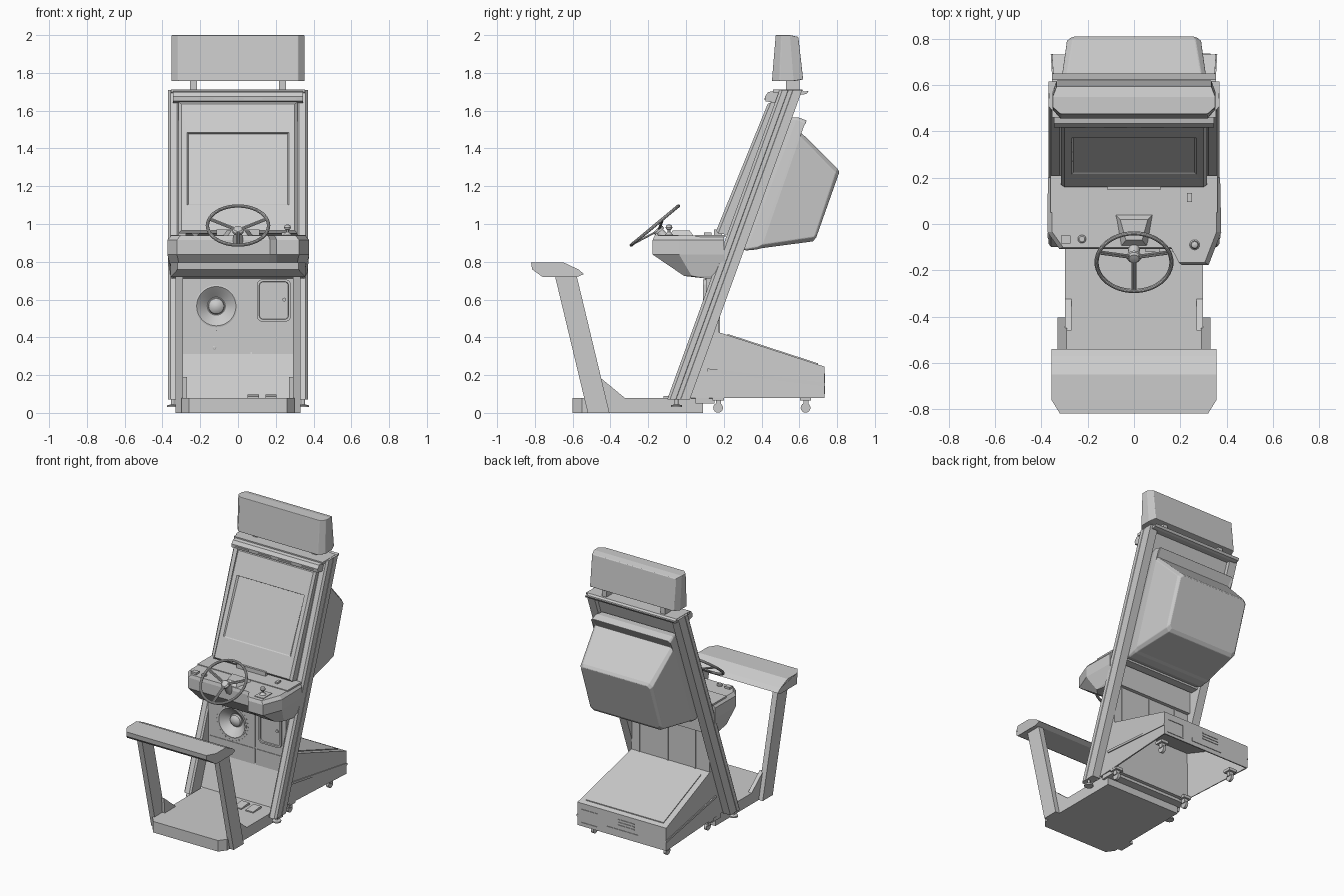
import bpy, bmesh
from math import sin, cos, pi, radians
from mathutils import Matrix, Vector

if "Cube" in bpy.data.objects:
    bpy.data.objects.remove(bpy.data.objects["Cube"])

T = Matrix.Translation
I = Matrix.Identity(4)
TILT = 0.363                                     # y shift per unit of z along the cabinet


def loft(bm, rings, M=I, caps=True, closed=False):
    """Skin rings of equal length into a solid."""
    vs = [[bm.verts.new(M @ Vector(p)) for p in r] for r in rings]
    n = len(vs[0])
    pairs = list(zip(vs, vs[1:])) + ([(vs[-1], vs[0])] if closed else [])
    fs = [bm.faces.new((a[i], a[(i + 1) % n], b[(i + 1) % n], b[i])) for a, b in pairs for i in range(n)]
    if caps and not closed:
        fs += [bm.faces.new(vs[0]), bm.faces.new(vs[-1])]
    bmesh.ops.recalc_face_normals(bm, faces=fs)


def box(bm, x0, x1, y0, y1, z0, z1, M=I):
    loft(bm, [[(x0, y0, z), (x1, y0, z), (x1, y1, z), (x0, y1, z)] for z in (z0, z1)], M)


def circle(r, h, n):
    return [(r * cos(2 * pi * i / n), r * sin(2 * pi * i / n), h) for i in range(n)]


def lathe(bm, prof, M=I, n=24):
    loft(bm, [circle(r, h, n) for r, h in prof], M)


def rod(bm, a, b, r, n=10):
    a, b = Vector(a), Vector(b)
    lathe(bm, [(r, 0), (r, (b - a).length)], T(a) @ (b - a).to_track_quat('Z', 'Y').to_matrix().to_4x4(), n)


def quad(x, top, bot, c=0.0):
    """Rectangle spanning -x..x between two (y, z) points, corners cut by c."""
    top, bot = Vector((0, *top)), Vector((0, *bot))
    d = (top - bot).normalized() * c
    X = Vector((1, 0, 0))
    if not c:
        return [bot - X * x, bot + X * x, top + X * x, top - X * x]
    k = x - c
    return [bot - X * k, bot + X * k, bot + d + X * x, top - d + X * x,
            top + X * k, top - X * k, top - d - X * x, bot + d - X * x]


def rrect(w, h, r, z):
    return [(sx * (w - r) + r * cos(a), sy * (h - r) + r * sin(a), z)
            for q, (sx, sy) in enumerate([(1, 1), (-1, 1), (-1, -1), (1, -1)])
            for a in [(q + k / 5) * pi / 2 for k in range(6)]]


def profile(bm, pts, x0, x1):
    """Extrude a (y, z) profile along x."""
    loft(bm, [[(x, y, z) for y, z in pts] for x in (x0, x1)])


def face(x, z):
    """Frame on the upright front panel: local z points forward."""
    return T((x, .105, z)) @ Matrix.Rotation(pi / 2, 4, 'X')


def done(bm, name, bevel=0.0, smooth=False):
    me = bpy.data.meshes.new(name)
    bm.to_mesh(me)
    bm.free()
    ob = bpy.data.objects.new(name, me)
    bpy.context.collection.objects.link(ob)
    if smooth:
        me.shade_smooth()
        me.set_sharp_from_angle(angle=radians(35))
    if bevel:
        m = ob.modifiers.new('bevel', 'BEVEL')
        m.width, m.segments, m.limit_method = bevel, 2, 'ANGLE'
    return ob


new = bmesh.new

# Leaning side columns with shallow grooves on the outer faces
for s, side in ((1, 'right'), (-1, 'left')):
    bm = new()
    sec = [(.31, .01), (.322, 0), (.358, 0), (.37, .015), (.37, .045), (.368, .047), (.368, .070),
           (.37, .072), (.37, .12), (.31, .12)]
    loft(bm, [[(s * x, y - .10 + TILT * (z - .07), z) for x, y in sec] for z in (.07, 1.71)])
    done(bm, side + '_column')

# Leaning board behind the screen
bm = new()
profile(bm, [(y - .10 + TILT * (z - .07), z) for y, z in ((.03, .86), (.03, 1.70), (.09, 1.70), (.09, .86))], -.312, .312)
done(bm, 'screen_board')

# Upright lower cabinet with a round opening for the speaker
bm = new()
box(bm, -.312, .312, .105, .175, .07, .87)
cabinet = done(bm, 'lower_cabinet')
bm = new()
box(bm, -.29, .065, -.14, .155, -.002, .005, face(0, .575))
speaker_plate = done(bm, 'speaker_plate')
bm = new()
lathe(bm, [(.105, -.055), (.105, .05)], face(-.115, .565), 40)
cutter = done(bm, 'speaker_cutter')
cutter.hide_render = cutter.hide_viewport = True
for ob in (cabinet, speaker_plate):
    m = ob.modifiers.new('opening', 'BOOLEAN')
    m.object, m.operation, m.solver = cutter, 'DIFFERENCE', 'EXACT'
bm = new()
box(bm, -.30, .065, -.17, .175, -.002, .004, face(0, .25))
box(bm, .075, .30, -.17, .175, -.002, .004, face(0, .25))
for x, z in ((-.125, .345), (.105, .25)):
    lathe(bm, [(.01, 0), (.01, .01), (.006, .012)], face(x, z), 12)
for x in (-.20, .02, .25):                       # rear board stiffeners
    box(bm, x - .004, x + .004, .17, .18, .42, .86)
done(bm, 'access_panels')

# Speaker with a ring of small grille dots
bm = new()
lathe(bm, [(.106, -.05), (.112, .005), (.112, .009), (.104, .011), (.095, .004), (.048, -.04), (.044, -.04), (.04, -.026),
           (.025, -.014), (.004, -.01)], face(-.115, .565), 40)
for i in range(28):
    lathe(bm, [(.004, 0), (.004, .008)], face(-.115, .565) @ T((.125 * cos(i * pi / 14), .125 * sin(i * pi / 14), 0)), 6)
done(bm, 'speaker', smooth=True)

# Coin door
bm = new()
loft(bm, [rrect(.09, .112, .03, 0), rrect(.09, .112, .03, .014), rrect(.078, .10, .022, .014),
          rrect(.076, .098, .02, .004)], face(.19, .595))
lathe(bm, [(.01, 0), (.01, .012)], face(.245, .60), 12)
done(bm, 'coin_door')

# Screen bezel with recessed screen, lower strip
bm = new()
loft(bm, [quad(.315, (.50, 1.645), (.24, .94)), quad(.315, (.45, 1.645), (.17, .95)),
          quad(.30, (.432, 1.635), (.16, .965)), quad(.27, (.372, 1.485), (.216, 1.10)),
          quad(.262, (.385, 1.477), (.222, 1.105))])
done(bm, 'screen_bezel')
bm = new()
box(bm, -.115, .115, .148, .19, .935, .972)
done(bm, 'bezel_strip')

# Top cap, slots and back hook
bm = new()
profile(bm, [(.42, 1.65), (.418, 1.675), (.435, 1.698), (.47, 1.705), (.50, 1.70), (.48, 1.64)], -.345, .345)
for x in (-.26, -.08, .08, .26):
    box(bm, x - .05, x + .05, .414, .43, 1.66, 1.665)
done(bm, 'top_cap')
bm = new()
profile(bm, [(.46, 1.695), (.46, 1.712), (.615, 1.712), (.625, 1.70), (.65, 1.705), (.64, 1.69), (.62, 1.685)], -.355, .355)
done(bm, 'top_plate')

# Sign box and its posts
bm = new()
loft(bm, [quad(.318, (.475, 2.0), (.455, 1.757)), quad(.352, (.505, 2.0), (.495, 1.757)),
          quad(.352, (.55, 2.0), (.57, 1.757)), quad(.335, (.595, 1.99), (.62, 1.765))])
done(bm, 'sign_box', bevel=.004)
bm = new()
for s in (1, -1):
    box(bm, s * .235 - .018, s * .235 + .018, .53, .60, 1.69, 1.78)
done(bm, 'sign_posts')

# Monitor housing on the back
bm = new()
loft(bm, [quad(.30, (.54, 1.565), (.28, .87), .01), quad(.312, (.59, 1.565), (.32, .86), .01),
          quad(.318, (.64, 1.548), (.375, .865), .015), quad(.318, (.603, 1.49), (.40, .872), .02),
          quad(.29, (.80, 1.295), (.672, .908), .025), quad(.275, (.812, 1.275), (.69, .93), .02)])
done(bm, 'monitor_housing', bevel=.004)

# Control panel
bm = new()
front = [(-.365, -.035), (-.315, -.105), (.165, -.105), (.20, -.172), (.315, -.172), (.368, -.035)]
low = [(-.345, .03), (-.30, .0), (.15, .0), (.2, -.01), (.30, -.01), (.345, .03)]
rows = [(front, .938, .97), (front, .915, 1.025), (front, .838, 1.025), (low, .725, 1), ([(x, .1) for x, y in low], .712, 1)]
loft(bm, [[(-.365 * min(k, 1.02), .2, z)] + [(x * k, y * k, z) for x, y in r] + [(.365 * min(k, 1.02), .2, z)]
          for r, z, k in rows])
done(bm, 'control_panel')
bm = new()
box(bm, -.36, .36, .05, .21, .93, .943)
box(bm, .23, .25, .095, .135, .94, .955)
box(bm, .23, .30, -.14, -.04, .93, .943)
box(bm, -.315, -.275, -.085, -.05, .93, .952)
lathe(bm, [(.018, .93), (.018, .948), (.012, .953)], T((-.225, -.065, 0)), 16)
loft(bm, [[(-a, y0, z), (a, y0, z), (b, y1, z), (-b, y1, z)]
          for a, b, y0, y1, z in ((.06, .085, -.1, .045, .93), (.035, .06, -.07, .02, .965))])
done(bm, 'panel_fittings')

# Gear lever
bm = new()
lathe(bm, [(.025, .94), (.01, .955), (.007, .958), (.007, .968), (.014, .972), (.018, .982), (.014, .994), (.004, .998)],
      T((.262, -.09, 0)), 16)
done(bm, 'gear_lever', smooth=True)

# Steering wheel: rim, three double spokes, hub, shaft
bm = new()
W = T((0, -.165, .992)) @ Matrix.Rotation(radians(39.7), 4, 'X')
loft(bm, [[((.162 + .009 * cos(b)) * cos(a), (.162 + .009 * cos(b)) * sin(a), .009 * sin(b))
           for b in [2 * pi * j / 10 for j in range(10)]] for a in [2 * pi * i / 48 for i in range(48)]],
     W, closed=True)
for d in (20, 160, 270):
    c, s = cos(radians(d)), sin(radians(d))
    for e in (-.005, .005):
        rod(bm, W @ Vector((.015 * c - e * s, .015 * s + e * c, -.03)), W @ Vector((.16 * c - e * s, .16 * s + e * c, 0)), .005, 8)
lathe(bm, [(.03, -.042), (.03, -.03), (.022, -.022), (.006, -.02)], W)
lathe(bm, [(.03, -.12), (.022, -.06), (.018, -.03)], W)
done(bm, 'steering_wheel', smooth=True)

# Rear base box, open underneath, with trim and vents
bm = new()
P = [(s * x, y, z) for x, y, z in ((.312, .02, .08), (.312, .145, .436), (.355, .733, .245), (.355, .733, .08)) for s in (1, -1)]
v = [bm.verts.new(p) for p in P]
for f in ((0, 2, 4, 6), (1, 7, 5, 3), (0, 1, 3, 2), (2, 3, 5, 4), (4, 5, 7, 6)):
    bm.faces.new([v[i] for i in f])
bmesh.ops.recalc_face_normals(bm, faces=bm.faces[:])
ob = done(bm, 'rear_base')
m = ob.modifiers.new('wall', 'SOLIDIFY')
m.thickness, m.offset = .012, -1
bm = new()
for s in (1, -1):
    loft(bm, [[(s * (a - .005), y, z), (s * (a + .005), y, z), (s * (a + .005), y, z - .016), (s * (a - .005), y, z - .016)]
              for a, y, z in ((.318, .115, .235), (.355, .735, .158))])
loft(bm, [[(-a, y, z), (a, y, z), (a, y, z + .012), (-a, y, z + .012)]
          for a, y, z in ((.275, .22, .406), (.31, .70, .25))])
for x0, x1, z0, z1 in ((.19, .33, .195, .203), (.19, .33, .10, .108), (.19, .198, .10, .203), (.322, .33, .10, .203),
                       (-.10, .03, .20, .208), (-.10, .03, .18, .188), (-.10, .03, .16, .168), (-.13, .12, .11, .135)):
    box(bm, x0, x1, .73, .737, z0, z1)
done(bm, 'rear_base_trim')

# Casters and levelling feet
bm = new()
for s in (1, -1):
    for y in (.17, .633):
        rod(bm, (s * .29 - .01, y, .027), (s * .29 + .01, y, .027), .026, 16)
        box(bm, s * .29 - .016, s * .29 + .016, y - .012, y + .016, .035, .065)
        box(bm, s * .29 - .03, s * .29 + .03, y - .03, y + .03, .065, .085)
    lathe(bm, [(.03, .03), (.03, .04), (.01, .045), (.01, .08)], T((s * .345, -.05, 0)), 16)
done(bm, 'casters_and_feet', smooth=True)

# Foot platform and pedals
bm = new()
loft(bm, [[(-.26, -.60, z), (.26, -.60, z), (.298, -.55, z), (.298, .09, z), (-.298, .09, z), (-.298, -.55, z)]
          for z in (0, .08)])
box(bm, -.312, .312, .05, .15, .05, .08)
done(bm, 'foot_platform')
bm = new()
for x in (.08, .175):
    profile(bm, [(-.12, .078), (-.12, .088), (-.03, .097), (-.02, .078)], x - .03, x + .03)
done(bm, 'pedals')

# Rear rest: two leaning posts with gussets and a padded bar
for s, side in ((1, 'right'), (-1, 'left')):
    bm = new()
    profile(bm, [(-.52, 0), (-.695, .73), (-.58, .73), (-.405, 0)], s * .29, s * .33)
    profile(bm, [(-.45, .07), (-.46, .19), (-.446, .18), (-.325, .08), (-.325, .07)], s * .27, s * .298)
    done(bm, side + '_rest_post')
bm = new()
bar = [(-.82, .795, .32), (-.76, .796, .357), (-.65, .797, .357), (-.57, .76, .357), (-.54, .735, .357),
       (-.575, .72, .357), (-.76, .72, .357), (-.815, .76, .32)]
loft(bm, [[(s * x, y, z) for y, z, x in bar] for s in (-1, 1)])
done(bm, 'rest_bar')
